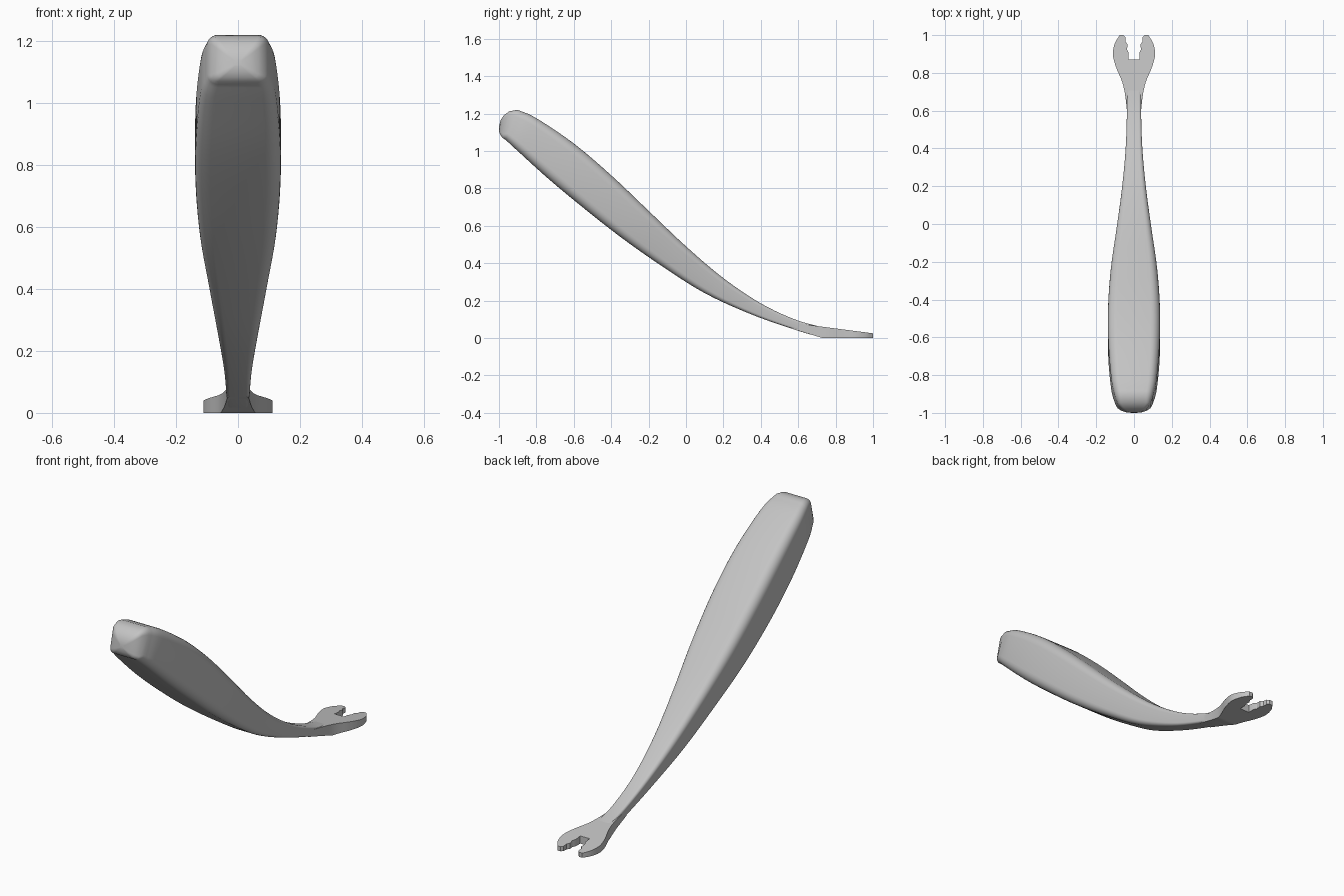
import bpy, bmesh
from math import cos, sin, pi, radians
from mathutils import Vector

cube = bpy.data.objects.get("Cube")
if cube:
    bpy.data.objects.remove(cube, do_unlink=True)

grey = bpy.data.materials.new("plain grey")
grey.use_nodes = True
colour = (0.55, 0.55, 0.55, 1)
grey.diffuse_color = colour
grey.node_tree.nodes["Principled BSDF"].inputs["Base Color"].default_value = colour


def finish(bm, name, angle):
    bmesh.ops.recalc_face_normals(bm, faces=bm.faces)
    mesh = bpy.data.meshes.new(name)
    bm.to_mesh(mesh)
    bm.free()
    mesh.materials.append(grey)
    obj = bpy.data.objects.new(name, mesh)
    bpy.context.collection.objects.link(obj)
    bpy.ops.object.select_all(action='DESELECT')
    obj.select_set(True)
    bpy.context.view_layer.objects.active = obj
    bpy.ops.object.shade_smooth_by_angle(angle=radians(angle))
    return obj


def spline(keys, steps):
    """Catmull-Rom curve through vectors of any size."""
    pts = [Vector(k) for k in keys]
    pts = [2 * pts[0] - pts[1]] + pts + [2 * pts[-1] - pts[-2]]
    out = []
    for a, b, c, d in zip(pts, pts[1:], pts[2:], pts[3:]):
        for i in range(steps):
            t = i / steps
            out.append(0.5 * (2 * b + (c - a) * t + (2 * a - 5 * b + 4 * c - d) * t ** 2
                              + (3 * b - a - 3 * c + d) * t ** 3))
    return out + [pts[-2]]


def rounded_section(w, h, r, n=6):
    """Rounded rectangle with half sizes w and h."""
    pts = []
    for q, (sx, sy) in enumerate([(1, 1), (-1, 1), (-1, -1), (1, -1)]):
        for i in range(n + 1):
            a = (q + i / n) * pi / 2
            pts.append((sx * (w - r) + r * cos(a), sy * (h - r) + r * sin(a)))
    return pts


# Handle: upper edge, lower edge (y, z) and half width at each station
body = [((-.90, 1.22), (-.965, 1.06), .10), ((-.80, 1.175), (-.90, 1.0), .12),
        ((-.60, 1.04), (-.74, .855), .136), ((-.40, .87), (-.56, .705), .137),
        ((-.20, .68), (-.35, .54), .122), ((0, .49), (-.13, .385), .093),
        ((.20, .32), (.10, .24), .065), ((.40, .185), (.34, .13), .045),
        ((.58, .10), (.55, .055), .038), ((.72, .06), (.69, .013), .038),
        ((.80, .045), (.78, .006), .035)]
tip = [((-.998, 1.14), (-1, 1.12), .012), ((-.991, 1.165), (-.998, 1.10), .04),
       ((-.975, 1.19), (-.991, 1.083), .066), ((-.945, 1.212), (-.98, 1.069), .087)]

upper = spline([k[0] for k in body], 5)
lower = spline([k[1] for k in body], 5)
widths = spline([(k[2], 0) for k in body], 5)
stations = [(Vector(t), Vector(b), w, .3) for t, b, w in tip]
stations += [(t, b, w.x, .42) for t, b, w in zip(upper, lower, widths)]

bm = bmesh.new()
rings = []
for top, bottom, w, roundness in stations:
    mid, axis = (top + bottom) / 2, (top - bottom) / 2
    h = axis.length
    up = axis.normalized()
    section = rounded_section(w, h, roundness * min(w, h))
    rings.append([bm.verts.new((x, mid.x + v * up.x, mid.y + v * up.y)) for x, v in section])
for a, b in zip(rings, rings[1:]):
    for i in range(len(a)):
        j = (i + 1) % len(a)
        bm.faces.new((a[i], a[j], b[j], b[i]))
bm.faces.new(rings[0])
bm.faces.new(rings[-1])
finish(bm, "handle", 50)

# Forked end: half outline mirrored, with a sloping top and a flat sole
outer = spline([(.034, .56), (.045, .67), (.062, .75), (.095, .83), (.112, .90),
                (.10, .96), (.075, 1.0)], 4)
slot = [Vector(p) for p in [(.056, 1.0), (.045, .99), (.045, .965), (.034, .95),
                            (.037, .925), (.028, .905), (.028, .87)]]
half = outer + slot
outline = [(p.x, p.y) for p in half] + [(-p.x, p.y) for p in reversed(half)]
heel = .73

bm = bmesh.new()
bm.faces.new([bm.verts.new((x, y, 0)) for x, y in outline])
bmesh.ops.bisect_plane(bm, geom=bm.verts[:] + bm.edges[:] + bm.faces[:],
                       plane_co=(0, heel, 0), plane_no=(0, 1, 0))
extruded = bmesh.ops.extrude_face_region(bm, geom=bm.faces[:])["geom"]
raised = {g for g in extruded if isinstance(g, bmesh.types.BMVert)}
for v in bm.verts:
    if v in raised:
        v.co.z = .025 + (1 - v.co.y) * .13
    else:
        v.co.z = max(0, heel - v.co.y) * .3
finish(bm, "forked_end", 30)
